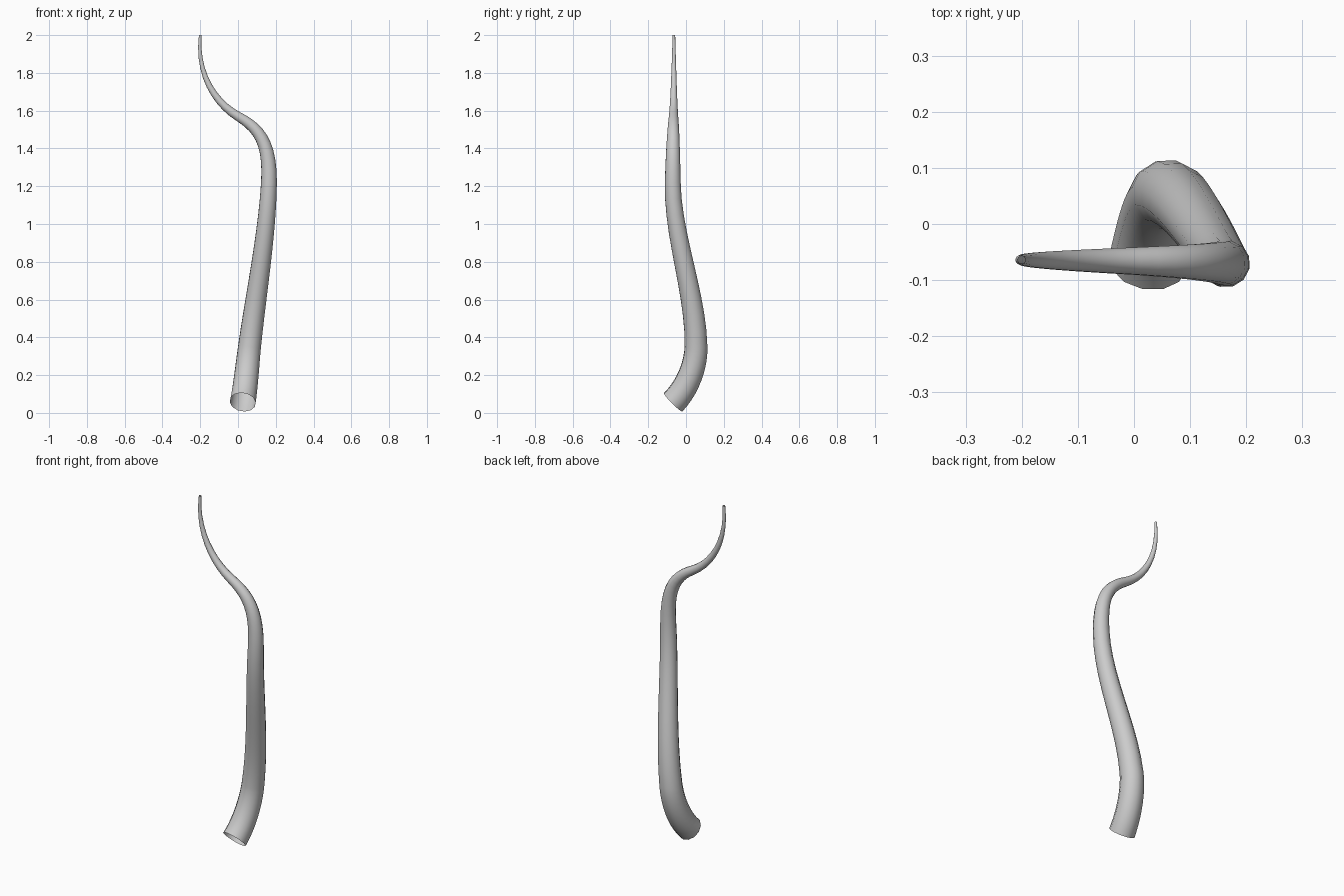
import bpy
from mathutils import Vector

if "Cube" in bpy.data.objects:
    bpy.data.objects.remove(bpy.data.objects["Cube"])

# Tapered tentacle: (position, left handle, right handle, radius)
POINTS = [
    ((0.025, -0.068, 0.057), (0.01, -0.15, -0.025), (0.039, 0.007, 0.132), 0.070),
    ((0.061, 0.053, 0.35), (0.049, 0.053, 0.25), (0.095, 0.053, 0.63), 0.062),
    ((0.164, -0.070, 1.22), (0.154, -0.072, 0.94), (0.171, -0.069, 1.44), 0.043),
    ((0.0, -0.066, 1.57), (0.105, -0.067, 1.51), (-0.12, -0.065, 1.64), 0.025),
    ((-0.20, -0.064, 2.0), (-0.22, -0.064, 1.79), (-0.20, -0.064, 2.1), 0.007),
]

curve = bpy.data.curves.new("tentacle", 'CURVE')
curve.dimensions = '3D'
curve.resolution_u = 10
curve.bevel_depth = 1.0
curve.bevel_resolution = 4
curve.use_fill_caps = False   # both ends are open

spline = curve.splines.new('BEZIER')
spline.radius_interpolation = 'LINEAR'
spline.bezier_points.add(len(POINTS) - 1)
for bp, (co, left, right, radius) in zip(spline.bezier_points, POINTS):
    bp.handle_left_type = bp.handle_right_type = 'FREE'
    bp.co, bp.handle_left, bp.handle_right = Vector(co), Vector(left), Vector(right)
    bp.radius = radius

tentacle = bpy.data.objects.new("tentacle", curve)
bpy.context.collection.objects.link(tentacle)

# Smooth mesh
bpy.context.view_layer.objects.active = tentacle
tentacle.select_set(True)
bpy.ops.object.convert(target='MESH')
bpy.ops.object.shade_smooth()
